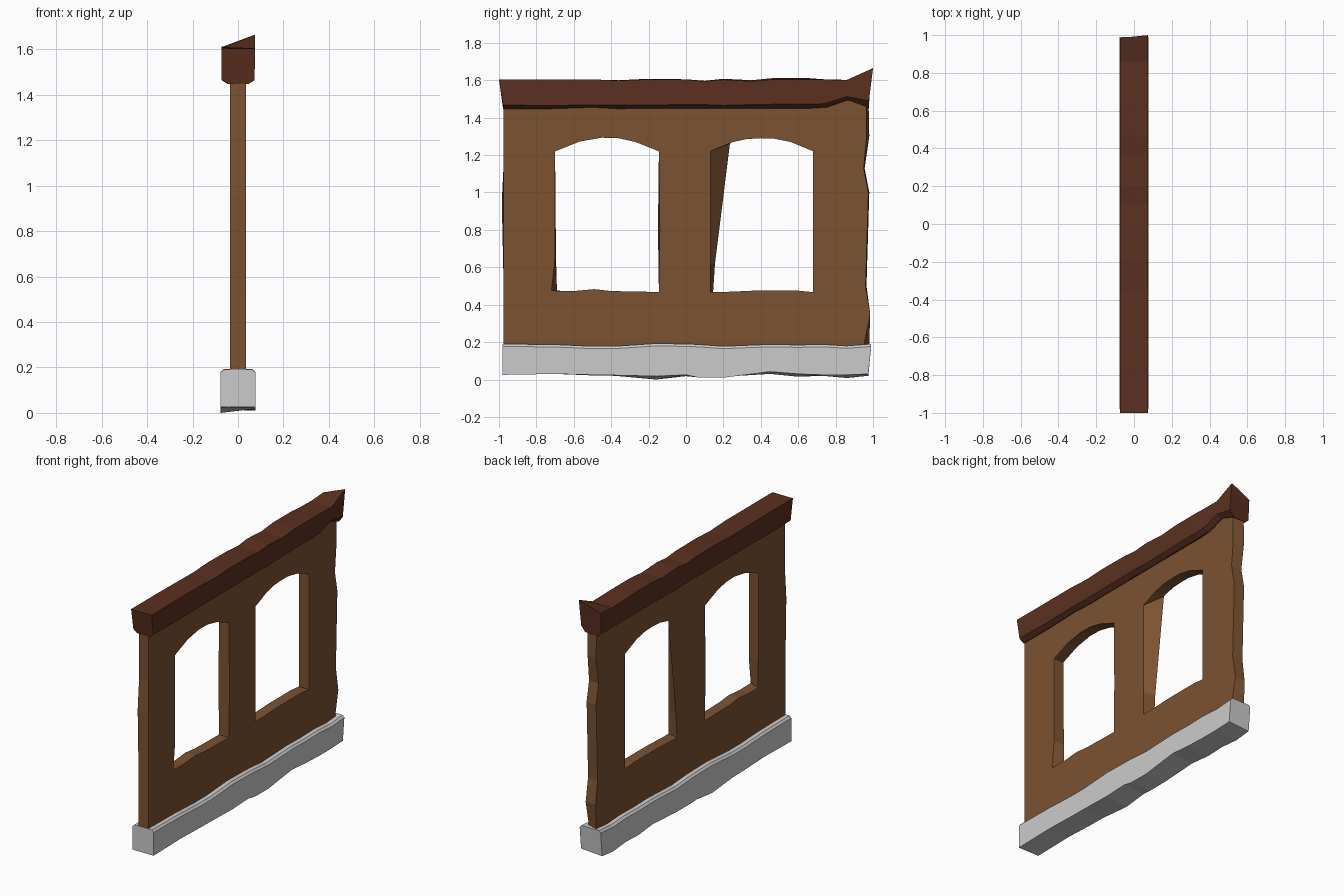
import bpy, bmesh


def finish(name, bm, color=None):
    bmesh.ops.recalc_face_normals(bm, faces=bm.faces[:])
    mesh = bpy.data.meshes.new(name)
    bm.to_mesh(mesh)
    bm.free()
    obj = bpy.data.objects.new(name, mesh)
    bpy.context.collection.objects.link(obj)
    if color:
        mat = bpy.data.materials.new(name + "_color")
        mat.diffuse_color = (*color, 1)
        mesh.materials.append(mat)
    return obj


def loft(name, rings, color=None):
    """Skin a row of equal-sized rings and cap both ends."""
    bm = bmesh.new()
    rows = [[bm.verts.new(p) for p in ring] for ring in rings]
    n = len(rows[0])
    for a, b in zip(rows, rows[1:]):
        for i in range(n):
            j = (i + 1) % n
            bm.faces.new((a[i], a[j], b[j], b[i]))
    bm.faces.new(rows[0])
    bm.faces.new(rows[-1])
    return finish(name, bm, color)


def panel(name, loop_pairs, x, color):
    """Panel with holes; each loop has a (+x, -x) version in (y, z)."""
    bm = bmesh.new()
    edges = ([], [])
    for pair in loop_pairs:
        rows = [[bm.verts.new((sx, y, z)) for y, z in loop]
                for sx, loop in zip((x, -x), pair)]
        n = len(rows[0])
        for row, es in zip(rows, edges):
            es += [bm.edges.new((row[i], row[(i + 1) % n])) for i in range(n)]
        a, b = rows
        for i in range(n):
            j = (i + 1) % n
            bm.faces.new((a[i], a[j], b[j], b[i]))
    for es in edges:
        bmesh.ops.triangle_fill(bm, edges=es, use_beauty=True)
    return finish(name, bm, color)


# Wall: chipped outline and two arched windows
end_front = [(.95, .15), (.955, .2), (.985, .35), (.96, .5), (.975, 1.0),
             (.95, 1.13), (.965, 1.3), (.965, 1.53)]
end_back = [(.985, .15), (.98, .2), (.985, .35), (.965, .5), (.98, 1.0),
            (.955, 1.13), (.98, 1.3), (.975, 1.53)]
outer = (end_front + [(-.975, 1.53), (-.975, 1.15), (-.975, .95), (-.975, .5), (-.975, .15)],
         end_back + [(-.97, 1.53), (-.97, 1.15), (-.985, .95), (-.975, .5), (-.975, .15)])

arch_left = [(-.145, 1.22), (-.27, 1.27), (-.36, 1.29), (-.45, 1.293), (-.57, 1.272), (-.70, 1.22)]
sill_left = [(-.6, .473), (-.49, .483), (-.4, .473), (-.145, .468)]
left = ([(-.72, .475)] + sill_left + [(-.14, .8)] + arch_left + [(-.70, .65)],
        [(-.69, .475)] + sill_left + [(-.15, .8)] + arch_left + [(-.695, .65)])

arch_right = [(.68, 1.22), (.56, 1.27), (.47, 1.288), (.40, 1.29), (.32, 1.285), (.245, 1.268)]
sill_right = [(.2, .468), (.36, .475), (.6, .475), (.68, .467)]
right = ([(.13, .468)] + sill_right + arch_right + [(.13, 1.22), (.13, .62)],
         [(.145, .468)] + sill_right + arch_right + [(.235, 1.262), (.155, .62)])
panel("wall_panel", [outer, left, right], .036, (.2, .085, .032))

# Stone base: stations of (y, bottom z at +x, bottom z at -x, top z)
base = [(-.98, .025, .025, .19), (-.7, .03, .03, .187), (-.5, .025, .022, .178),
        (-.38, .023, .02, .178), (-.16, .018, 0, .193), (0, .025, .018, .19),
        (.06, .012, .015, .188), (.2, .01, .015, .178), (.45, .042, .03, .188),
        (.6, .03, .015, .185), (.73, .025, .02, .188), (.86, .025, .008, .18),
        (.975, .03, .02, .19)]
rings = []
for y, bf, bb, t in base:
    top_y = .99 if y > .9 else y
    rings.append([(.076, y, bf), (.076, top_y, t - .013), (.064, top_y, t),
                  (-.064, top_y, t), (-.076, top_y, t - .013), (-.076, y, bb)])
loft("stone_base", rings)

# Top beam: stations of (y, top z at +x, top z at -x, lower edge z, underside z)
beam = [(-1, 1.605, 1.605, 1.468, 1.447), (-.75, 1.605, 1.605, 1.465, 1.447),
        (-.5, 1.605, 1.602, 1.468, 1.455), (-.36, 1.598, 1.6, 1.468, 1.447),
        (-.2, 1.605, 1.608, 1.468, 1.45), (0, 1.603, 1.605, 1.47, 1.45),
        (.1, 1.595, 1.597, 1.47, 1.45), (.2, 1.603, 1.608, 1.466, 1.45),
        (.35, 1.595, 1.6, 1.47, 1.45), (.47, 1.605, 1.612, 1.472, 1.45),
        (.66, 1.605, 1.611, 1.472, 1.45), (.74, 1.603, 1.605, 1.475, 1.455),
        (.86, 1.602, 1.602, 1.513, 1.497), (1, 1.665, 1.61, 1.49, 1.455)]
rings = []
for y, tf, tb, e, u in beam:
    low = y * .978 if abs(y) > .9 else y
    back_e, back_u = min(e, 1.472), min(u, 1.45)
    rings.append([(.075, y, tf), (.073, low, e), (.045, low, u),
                  (-.045, low, back_u), (-.072, low, back_e), (-.073, y if y < .9 else .985, tb)])
loft("top_beam", rings, (.105, .03, .014))
